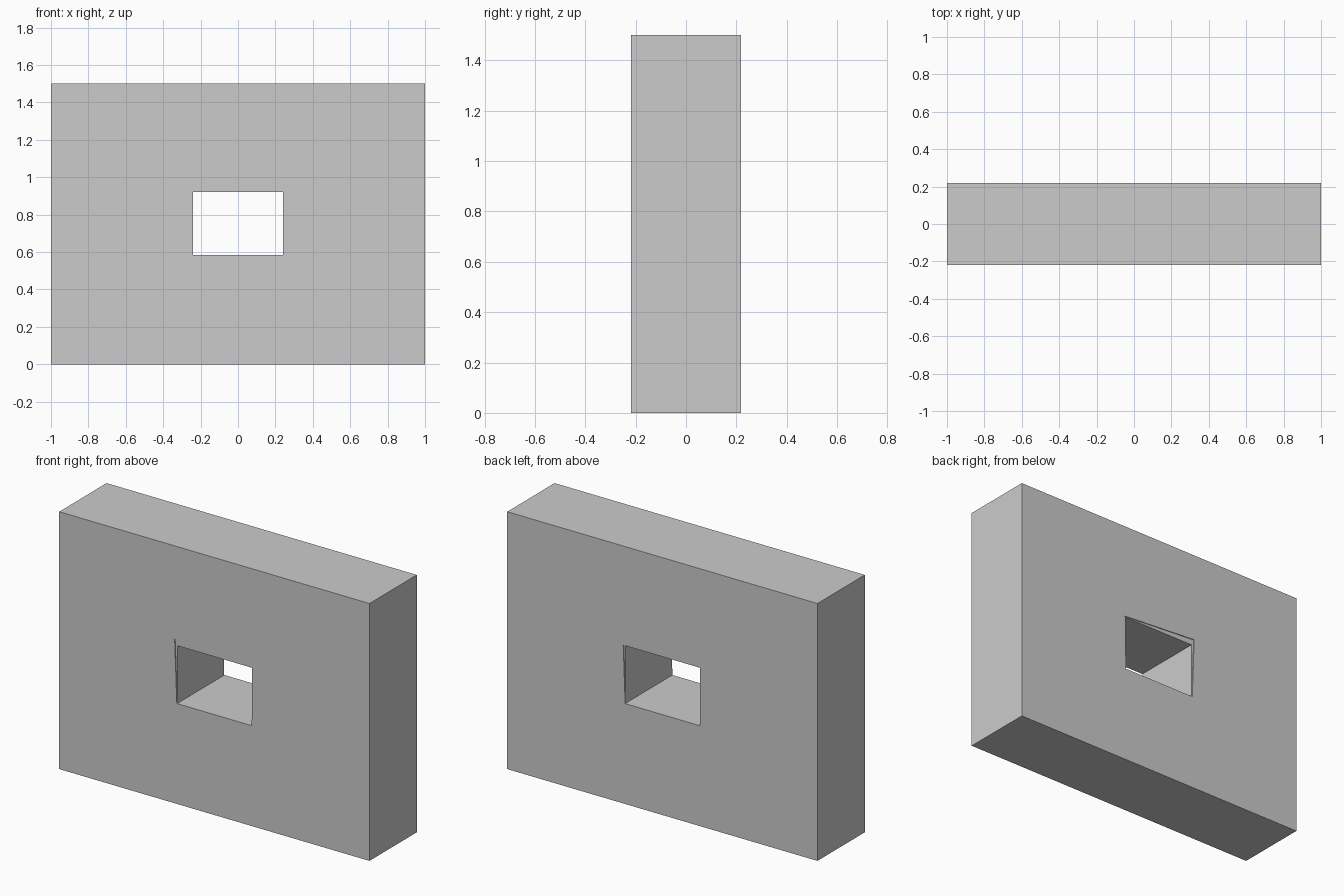
import bpy, bmesh

if "Cube" in bpy.data.objects:
    bpy.data.objects.remove(bpy.data.objects["Cube"])

HALF_DEPTH = 0.218   # outer half thickness of the wall
SKIN = 0.005         # thickness of each facing sheet
OUTER = [(-1, 0), (1, 0), (1, 1.5), (-1, 1.5)]


def framed_slab(name, hole, y0, y1):
    """Rectangular slab between y0 and y1 with a four-sided through hole."""
    bm = bmesh.new()
    rings = [[bm.verts.new((x, y, z)) for x, z in loop]
             for y in (y0, y1) for loop in (OUTER, hole)]
    front_out, front_in, back_out, back_in = rings
    for a, b in ((front_out, front_in), (back_out, back_in),
                 (front_out, back_out), (front_in, back_in)):
        for i in range(4):
            j = (i + 1) % 4
            bm.faces.new((a[i], a[j], b[j], b[i]))
    bmesh.ops.recalc_face_normals(bm, faces=bm.faces)
    # Merge the frame strips into clean flat faces
    mesh = bpy.data.meshes.new(name)
    bm.to_mesh(mesh)
    bm.free()
    obj = bpy.data.objects.new(name, mesh)
    bpy.context.collection.objects.link(obj)
    return obj


# Core with a straight rectangular tunnel
straight = [(-0.24, 0.585), (0.24, 0.585), (0.24, 0.92), (-0.24, 0.92)]
inner = HALF_DEPTH - SKIN
framed_slab("wall_core", straight, -inner, inner)

# Thin facings with a slightly larger, skewed opening
skewed = [(-0.242, 0.585), (0.24, 0.585), (0.252, 0.922), (-0.256, 0.957)]
framed_slab("front_facing", skewed, -HALF_DEPTH, -inner)
framed_slab("back_facing", skewed, inner, HALF_DEPTH)
